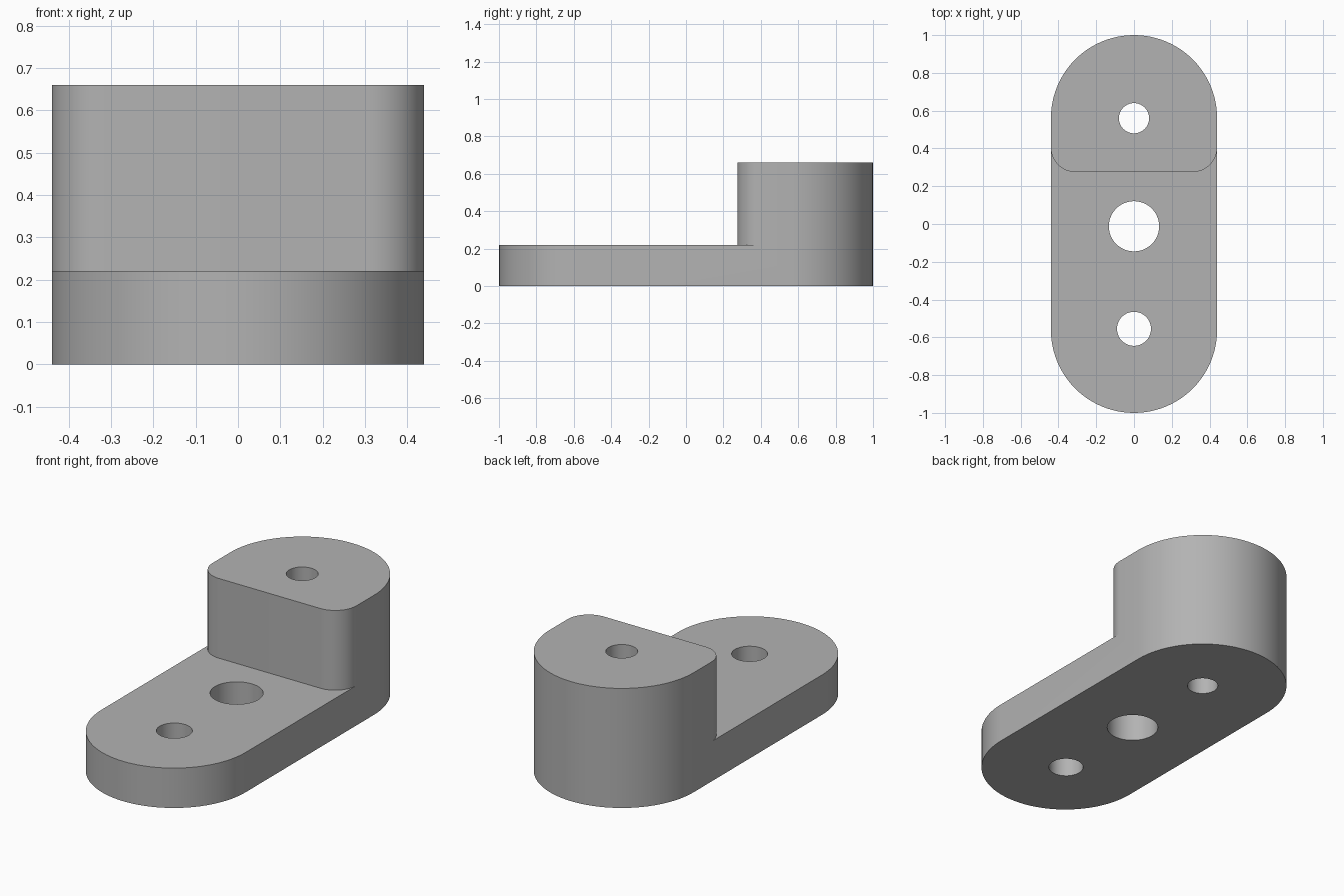
import bpy, bmesh
from math import sin, cos, radians

if "Cube" in bpy.data.objects:
    bpy.data.objects.remove(bpy.data.objects["Cube"], do_unlink=True)

HALF_WIDTH, END_Y = 0.44, 0.56
PLATE_TOP, BLOCK_TOP = 0.22, 0.66
BLOCK_FRONT, CORNER = 0.275, 0.13
HOLES = {"front": (-0.555, 0.09), "middle": (-0.012, 0.133), "rear": (0.56, 0.08)}

grey = bpy.data.materials.new("plain grey")
grey.use_nodes = True
colour = (0.45, 0.45, 0.45, 1)
grey.diffuse_color = colour
grey.node_tree.nodes["Principled BSDF"].inputs["Base Color"].default_value = colour


def arc(cx, cy, r, start, end, steps):
    """Points along a circular arc, angles in degrees."""
    angles = [radians(start + (end - start) * i / steps) for i in range(steps + 1)]
    return [(cx + r * cos(a), cy + r * sin(a)) for a in angles]


def prism(name, outline, bottom, top):
    """Extrude a flat outline upward into a solid."""
    bm = bmesh.new()
    face = bm.faces.new([bm.verts.new((x, y, bottom)) for x, y in outline])
    side = bmesh.ops.extrude_face_region(bm, geom=[face])
    raised = [v for v in side["geom"] if isinstance(v, bmesh.types.BMVert)]
    bmesh.ops.translate(bm, verts=raised, vec=(0, 0, top - bottom))
    bmesh.ops.recalc_face_normals(bm, faces=bm.faces)
    mesh = bpy.data.meshes.new(name)
    bm.to_mesh(mesh)
    bm.free()
    mesh.materials.append(grey)
    obj = bpy.data.objects.new(name, mesh)
    bpy.context.collection.objects.link(obj)
    return obj


# Full-height body with two round ends
outline = (arc(0, END_Y, HALF_WIDTH, 0, 180, 48)
           + arc(0, -END_Y, HALF_WIDTH, 180, 360, 48))
bracket = prism("stepped_bracket", outline, 0, BLOCK_TOP)

# Cutter that lowers the front to a plate and rounds the block's front corners
cx, cy = HALF_WIDTH - CORNER, BLOCK_FRONT + CORNER
notch = [(-0.6, cy), (-0.6, -1.2), (0.6, -1.2), (0.6, cy)]
notch += arc(cx, cy, CORNER, 0, -90, 16) + arc(-cx, cy, CORNER, -90, -180, 16)
cutters = [prism("step_cutter", notch, PLATE_TOP, 1)]

# Through holes along the centre line
for name, (y, r) in HOLES.items():
    circle = arc(0, y, r, 0, 360, 48)[:-1]
    cutters.append(prism(name + "_hole_cutter", circle, -0.2, 1))

bpy.ops.object.select_all(action="DESELECT")
bpy.context.view_layer.objects.active = bracket
bracket.select_set(True)
for cutter in cutters:
    cutter.hide_render = True
    mod = bracket.modifiers.new(cutter.name, "BOOLEAN")
    mod.operation, mod.solver, mod.object = "DIFFERENCE", "EXACT", cutter
    bpy.ops.object.modifier_apply(modifier=mod.name)
    bpy.data.objects.remove(cutter, do_unlink=True)

bpy.ops.object.shade_smooth_by_angle(angle=radians(30))
